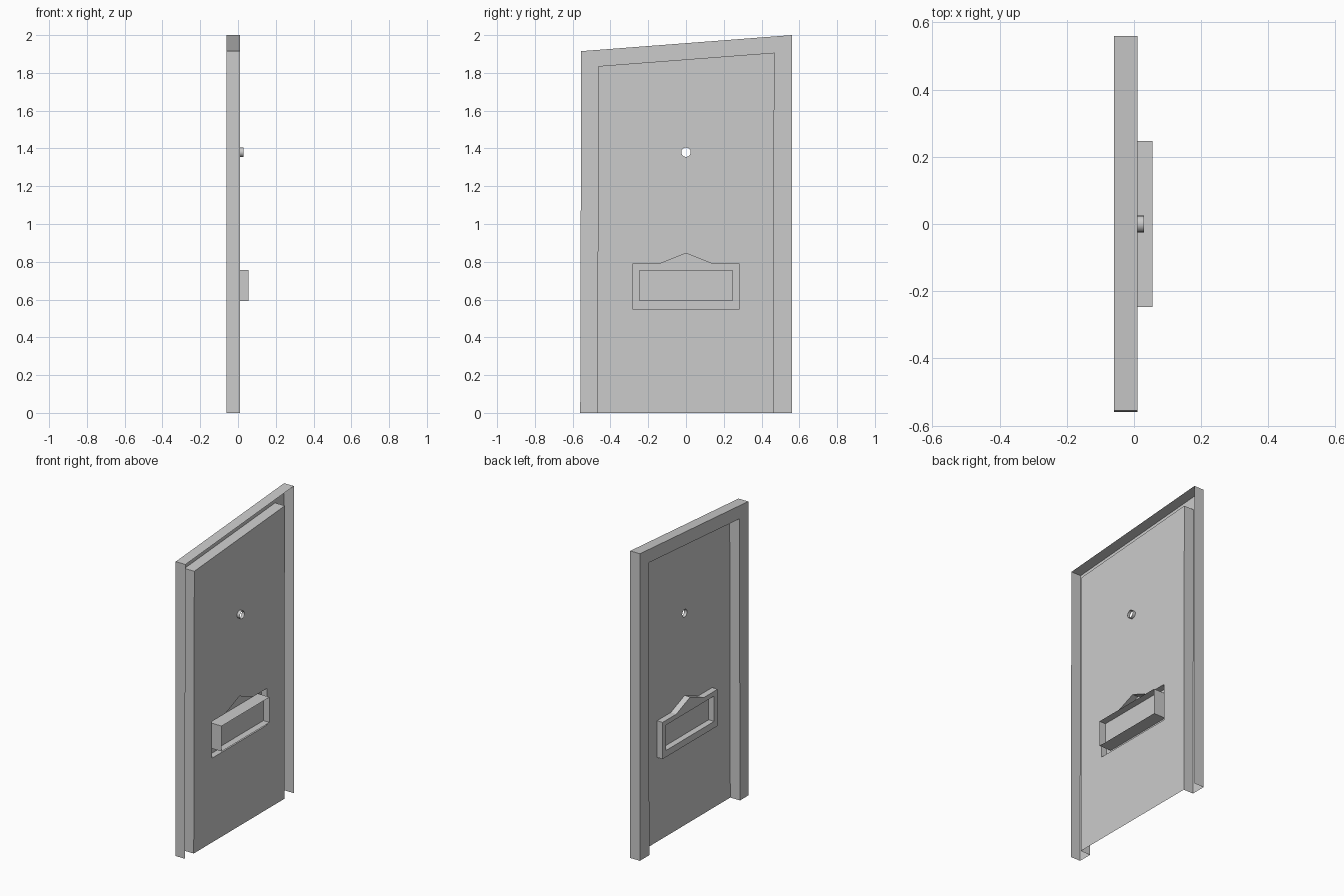
import bpy, bmesh, math

if "Cube" in bpy.data.objects:
    bpy.data.objects.remove(bpy.data.objects["Cube"])

FRONT, BACK = -0.06, 0.01      # x of frame face and of door leaf
TRIM = -0.03                   # x of letter slot trim face


def finish(bm, name):
    mesh = bpy.data.meshes.new(name)
    bm.to_mesh(mesh)
    bm.free()
    ob = bpy.data.objects.new(name, mesh)
    bpy.context.collection.objects.link(ob)
    return ob


def loft(name, sections, closed=True):
    """Skin matching (x, outline) sections, outlines in y and z."""
    bm = bmesh.new()
    rings = [[bm.verts.new((x, y, z)) for y, z in pts] for x, pts in sections]
    for a, b in zip(rings, rings[1:]):
        n = len(a)
        for i in range(n if closed else n - 1):
            j = (i + 1) % n
            bm.faces.new((a[i], a[j], b[j], b[i]))
    return finish(bm, name)


def sheet(name, x, outlines):
    """Flat sheet facing -x; outlines after the first are holes."""
    bm = bmesh.new()
    for pts in outlines:
        vs = [bm.verts.new((x, y, z)) for y, z in pts]
        for i in range(len(vs)):
            bm.edges.new((vs[i - 1], vs[i]))
    bmesh.ops.triangle_fill(bm, edges=bm.edges[:], use_beauty=True, normal=(-1, 0, 0))
    bm.normal_update()
    for f in bm.faces:
        if f.normal.x > 0:
            f.normal_flip()
    bmesh.ops.dissolve_limit(bm, angle_limit=0.01, verts=bm.verts[:], edges=bm.edges[:])
    return finish(bm, name)


# Outlines, slightly crooked door
outer = [(-0.56, 0), (-0.555, 1.915), (0.56, 2.0), (0.56, 0)]
inner = [(-0.47, 0), (-0.464, 1.836), (0.468, 1.907), (0.463, 0)]
plate = [(-0.283, 0.549), (-0.283, 0.788), (-0.142, 0.788), (0, 0.845),
         (0.142, 0.788), (0.283, 0.788), (0.283, 0.549)]
slot = [(-0.247, 0.592), (-0.247, 0.757), (-0.142, 0.757), (0, 0.757),
        (0.142, 0.757), (0.247, 0.757), (0.247, 0.592)]
hole = [(-0.025 * math.cos(a), 1.38 + 0.025 * math.sin(a))
        for a in (math.tau * i / 16 for i in range(16))]

# Hollow frame, open at the rear and bottom
loft("door_frame", [(BACK, outer), (FRONT, outer), (FRONT, inner), (BACK, inner)], closed=False)

# Door leaf with cut-outs for slot and peephole
sheet("door_leaf", BACK, [inner, plate, hole])

# Letter slot surround with sleeve through the door, and its flap
loft("slot_trim", [(BACK, plate), (TRIM, plate), (TRIM, slot), (0.055, slot)])
sheet("slot_flap", BACK, [slot])

# Peephole tube
tube = loft("peephole", [(0.03, hole), (BACK, hole)])
for p in tube.data.polygons:
    p.use_smooth = True
